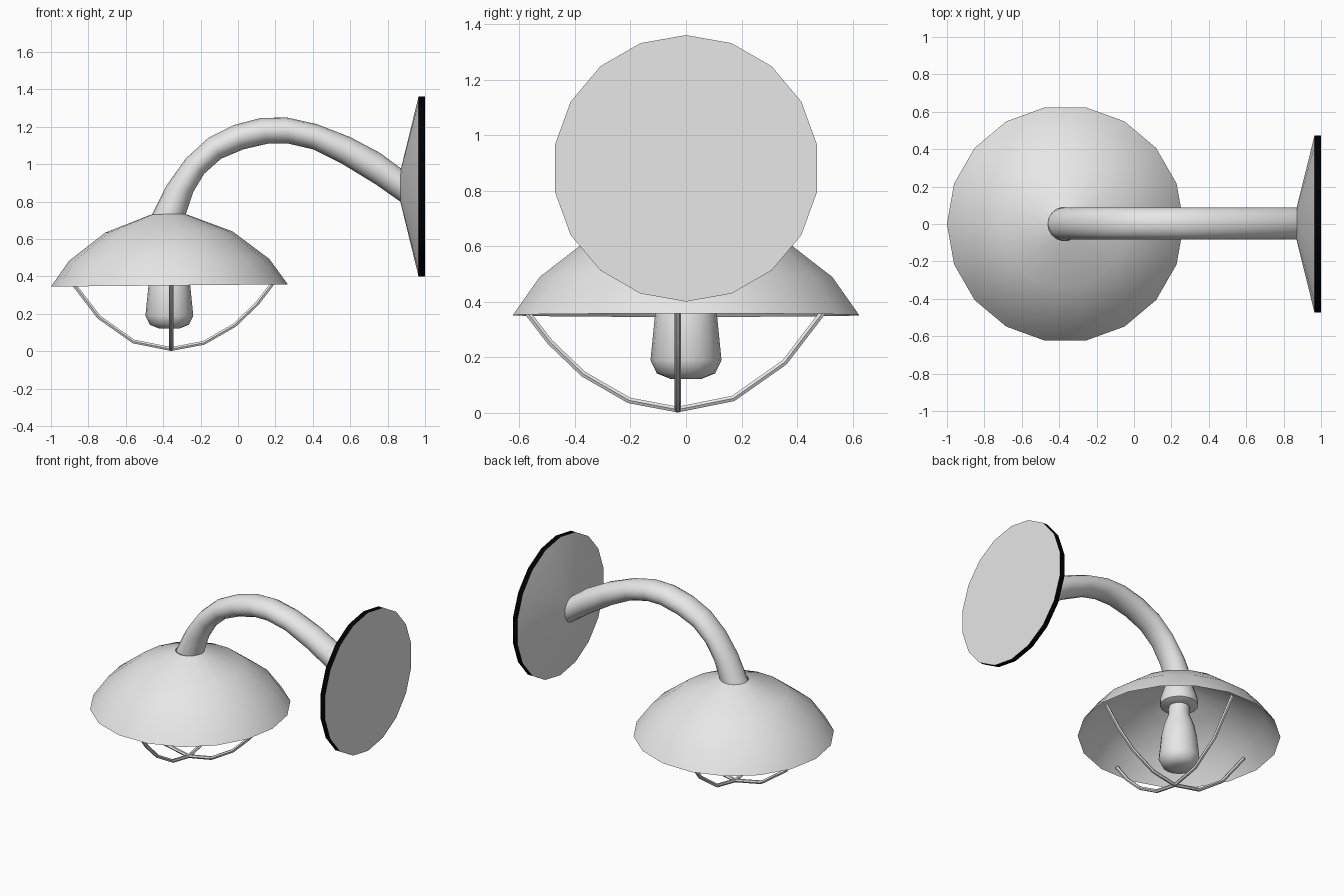
import bpy, bmesh
from math import pi, sin, cos, radians
from mathutils import Matrix, Vector

if "Cube" in bpy.data.objects:
    bpy.data.objects.remove(bpy.data.objects["Cube"], do_unlink=True)


def make_material(name, value):
    mat = bpy.data.materials.new(name)
    mat.use_nodes = True
    color = (value, value, value, 1)
    mat.diffuse_color = color
    mat.node_tree.nodes["Principled BSDF"].inputs["Base Color"].default_value = color
    return mat


grey = make_material("light grey", 0.8)
black = make_material("black", 0.0)


def smooth(obj, angle):
    bpy.ops.object.select_all(action="DESELECT")
    obj.select_set(True)
    bpy.context.view_layer.objects.active = obj
    bpy.ops.object.shade_smooth_by_angle(angle=radians(angle))


def loft(name, rings, cap_start=False, cap_end=False, angle=35):
    """Skin a list of rings that all have the same number of points."""
    bm = bmesh.new()
    loops = [[bm.verts.new(p) for p in ring] for ring in rings]
    for a, b in zip(loops, loops[1:]):
        for i in range(len(a)):
            j = (i + 1) % len(a)
            bm.faces.new((a[i], a[j], b[j], b[i]))
    if cap_start:
        bm.faces.new(loops[0][::-1])
    if cap_end:
        bm.faces.new(loops[-1])
    bmesh.ops.recalc_face_normals(bm, faces=bm.faces)
    mesh = bpy.data.meshes.new(name)
    bm.to_mesh(mesh)
    bm.free()
    obj = bpy.data.objects.new(name, mesh)
    bpy.context.collection.objects.link(obj)
    mesh.materials.append(grey)
    smooth(obj, angle)
    return obj


def turned(name, profile, sides, place, **options):
    """Revolve (radius, height) pairs about the local z axis."""
    rings = [[place @ Vector((r * cos(2 * pi * i / sides), r * sin(2 * pi * i / sides), z))
              for i in range(sides)] for r, z in profile]
    return loft(name, rings, **options)


# Shade: faceted bowl, tilted very slightly
lamp_x = -0.367
tilt = Matrix.Translation((lamp_x, 0, 0.352)) @ Matrix.Rotation(-0.01, 4, "Y")
turned("shade", [(0.633, 0), (0.535, 0.137), (0.34, 0.286), (0.09, 0.381)], 18, tilt)

# Bulb and its socket under the shade
under = Matrix.Translation((lamp_x, 0, 0))
turned("bulb", [(0.055, 0.122), (0.105, 0.142), (0.128, 0.19), (0.112, 0.35),
                (0.095, 0.43), (0.068, 0.5), (0.065, 0.58)], 16, under,
       cap_start=True, angle=60)
turned("socket", [(0.085, 0.56), (0.12, 0.575), (0.12, 0.61), (0.085, 0.72)], 16, under,
       cap_start=True, cap_end=True)

# Arm: upper and lower outline points paired as (x, z), lofted as oval rings
outline = [((-0.46, 0.73), (-0.28, 0.73)), ((-0.38, 0.89), (-0.24, 0.85)),
           ((-0.28, 1.03), (-0.18, 0.95)), ((-0.16, 1.14), (-0.09, 1.03)),
           ((-0.02, 1.21), (0.03, 1.08)), ((0.12, 1.247), (0.16, 1.11)),
           ((0.26, 1.25), (0.27, 1.11)), ((0.42, 1.215), (0.4, 1.08)),
           ((0.6, 1.145), (0.56, 1.0)), ((0.76, 1.06), (0.74, 0.89)),
           ((0.875, 0.975), (0.875, 0.795))]
arm_rings = []
for (ux, uz), (lx, lz) in outline:
    mid = Vector(((ux + lx) / 2, 0.003, (uz + lz) / 2))
    half = Vector(((ux - lx) / 2, 0, (uz - lz) / 2))
    arm_rings.append([mid + half * cos(2 * pi * i / 16) + Vector((0, 0.085 * sin(2 * pi * i / 16), 0))
                      for i in range(16)])
loft("arm", arm_rings)

# Wall plate: shallow cone with a black rim
wall = Matrix.Translation((0, 0, 0.881)) @ Matrix.Rotation(pi / 2, 4, "Y")
plate = turned("wall_plate", [(0.09, 0.87), (0.48, 0.965), (0.48, 1.0)], 18, wall,
               cap_start=True, cap_end=True)
plate.data.materials.append(black)
for face in plate.data.polygons:
    if abs(face.normal.x) < 0.1:
        face.material_index = 1

# Cage: one bent wire, repeated at a right angle
wire = [(-0.56, 0.41), (-0.51, 0.345), (-0.385, 0.182), (-0.2, 0.052), (0, 0.012),
        (0.175, 0.045), (0.34, 0.14), (0.46, 0.255), (0.56, 0.385)]
for name, turn in (("cage_wire_side", 0), ("cage_wire_front", -pi / 2)):
    curve = bpy.data.curves.new(name, "CURVE")
    curve.dimensions = "3D"
    curve.bevel_depth = 0.012
    curve.bevel_resolution = 1
    curve.use_fill_caps = True
    spline = curve.splines.new("POLY")
    spline.points.add(len(wire) - 1)
    place = Matrix.Translation((-0.358, -0.03, 0)) @ Matrix.Rotation(turn, 4, "Z")
    for point, (x, z) in zip(spline.points, wire):
        point.co = (*(place @ Vector((x, 0, z))), 1)
    curve.materials.append(grey)
    obj = bpy.data.objects.new(name, curve)
    bpy.context.collection.objects.link(obj)
    bpy.ops.object.select_all(action="DESELECT")
    obj.select_set(True)
    bpy.context.view_layer.objects.active = obj
    bpy.ops.object.convert(target="MESH")
    smooth(bpy.context.view_layer.objects.active, 50)
